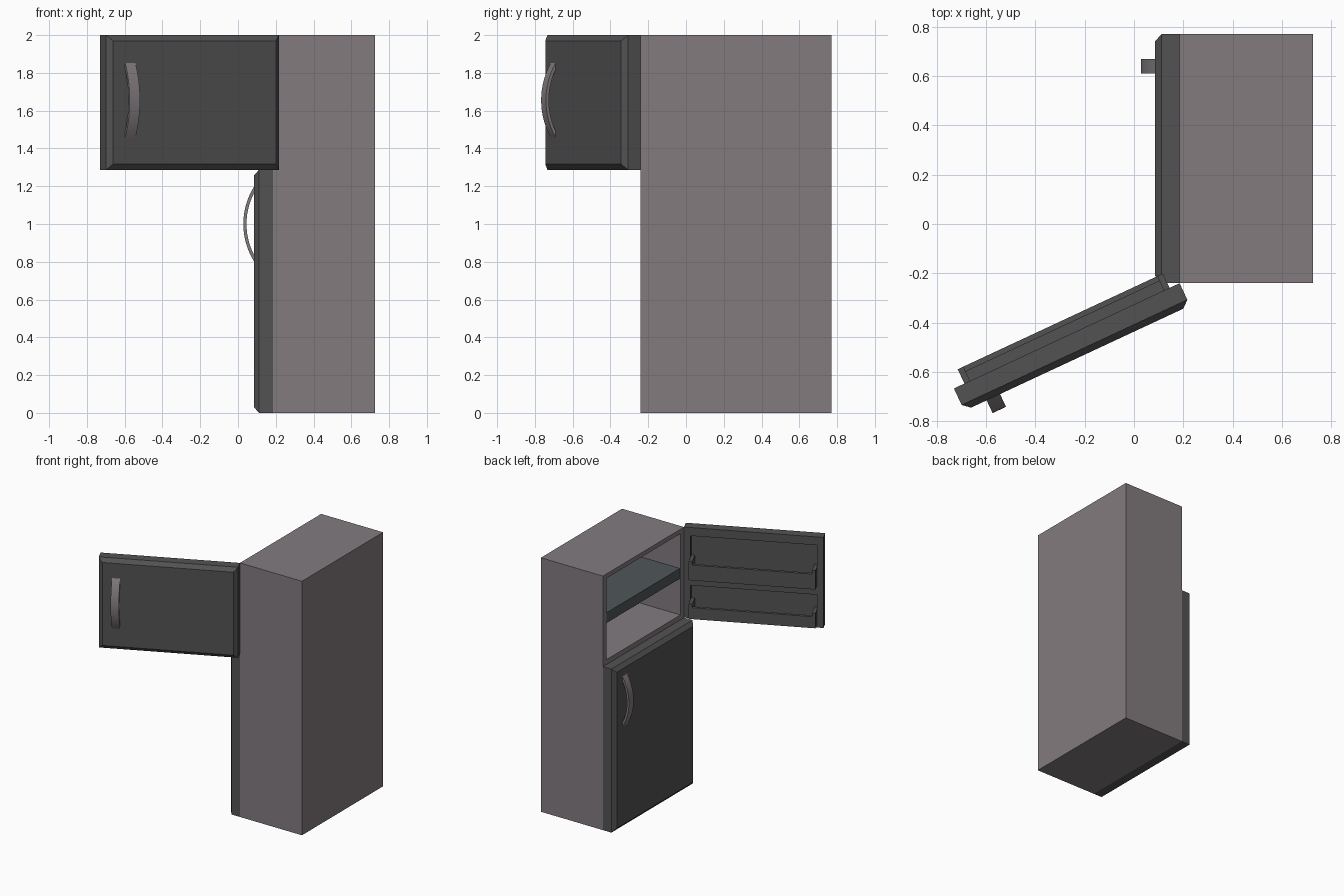
import bpy, bmesh, math
from mathutils import Matrix, Vector

if "Cube" in bpy.data.objects:
    bpy.data.objects.remove(bpy.data.objects["Cube"])


def material(name, rgb):
    m = bpy.data.materials.new(name)
    m.diffuse_color = (*rgb, 1)
    m.use_nodes = True
    m.node_tree.nodes["Principled BSDF"].inputs["Base Color"].default_value = m.diffuse_color
    return m


CASE = material("warm_grey", (0.225, 0.198, 0.212))
DARK = material("charcoal", (0.086, 0.086, 0.088))
SHELF = material("slate_shelf", (0.080, 0.095, 0.098))

X_FACE, X_BACK = 0.185, 0.725      # cabinet front plane and back
Y0, Y1 = -0.24, 0.77               # hinge side and latch side
X_DOOR, BEVEL = 0.085, 0.03        # door front plane and its chamfer
SPLIT = 1.287                      # height between the two doors


def finish(name, bm, mat):
    bmesh.ops.recalc_face_normals(bm, faces=bm.faces)
    me = bpy.data.meshes.new(name)
    bm.to_mesh(me)
    bm.free()
    me.materials.append(mat)
    ob = bpy.data.objects.new(name, me)
    bpy.context.collection.objects.link(ob)
    return ob


def box(name, x, y, z, mat):
    bm = bmesh.new()
    centre = [(a + b) / 2 for a, b in (x, y, z)]
    size = [b - a for a, b in (x, y, z)]
    bmesh.ops.create_cube(bm, size=1, matrix=Matrix.Translation(centre) @ Matrix.Diagonal((*size, 1)))
    return finish(name, bm, mat)


def cut(target, x, y, z):
    """Carve a box-shaped recess and discard the cutter."""
    cutter = box("cutter", x, y, z, target.data.materials[0])
    cutter.hide_render = True
    mod = target.modifiers.new("recess", 'BOOLEAN')
    mod.operation, mod.object, mod.solver = 'DIFFERENCE', cutter, 'EXACT'
    bpy.context.view_layer.objects.active = target
    bpy.ops.object.modifier_apply(modifier=mod.name)
    bpy.data.objects.remove(cutter)


def door(name, z0, z1):
    """Slab whose front face is tapered in on all sides."""
    bm = bmesh.new()
    rings = []
    for x, inset in ((X_FACE, 0), (X_DOOR + 0.026, 0), (X_DOOR, BEVEL)):
        a, b, c, d = Y0 + inset, Y1 - inset, z0 + inset, z1 - inset
        rings.append([bm.verts.new((x, y, z)) for y, z in ((a, c), (b, c), (b, d), (a, d))])
    for r, s in zip(rings, rings[1:]):
        for i in range(4):
            j = (i + 1) % 4
            bm.faces.new((r[i], r[j], s[j], s[i]))
    bm.faces.new(rings[0])
    bm.faces.new(rings[-1])
    return finish(name, bm, DARK)


def handle(name, zc):
    """Flat bowed strap, latch side of the door front."""
    bm = bmesh.new()
    n, half, bulge = 16, 0.198, 0.057
    rad = (half ** 2 + bulge ** 2) / (2 * bulge)
    cx = X_DOOR - bulge + rad
    sweep = math.asin(half / rad)
    rings = []
    for i in range(n + 1):
        t = -sweep + 2 * sweep * i / n
        rings.append([bm.verts.new((cx - r * math.cos(t), y, zc + r * math.sin(t)))
                      for r, y in ((rad, 0.61), (rad, 0.67), (rad - 0.017, 0.67), (rad - 0.017, 0.61))])
    for r, s in zip(rings, rings[1:]):
        for i in range(4):
            j = (i + 1) % 4
            bm.faces.new((r[i], r[j], s[j], s[i]))
    bm.faces.new(rings[0])
    bm.faces.new(rings[-1])
    ob = finish(name, bm, CASE)
    bpy.context.view_layer.objects.active = ob
    ob.select_set(True)
    bpy.ops.object.shade_smooth_by_angle(angle=math.radians(30))
    ob.select_set(False)
    return ob


# cabinet with the open upper compartment and its shelf
cabinet = box("cabinet", (X_FACE, X_BACK), (Y0, Y1), (0, 2), CASE)
cut(cabinet, (X_FACE - 0.1, 0.54), (Y0 + 0.045, Y1 - 0.045), (1.325, 1.965))
box("shelf", (X_FACE + 0.005, 0.54), (Y0 + 0.045, Y1 - 0.045), (1.61, 1.69), SHELF)

# closed lower door
door("lower_door", 0, SPLIT)
handle("lower_handle", 1.0)

# upper door, built closed and then swung open
upper = door("upper_door", SPLIT, 2)
swing = [upper, handle("upper_handle", 1.655)]
U0, U1, REACH = Y0 + 0.045, Y0 + 0.963, X_FACE + 0.064
for tag, zb, lip, top in (("top", 1.615, 1.735, 1.935), ("bottom", 1.31, 1.40, 1.545)):
    cut(upper, (X_FACE - 0.045, X_FACE + 0.1), (U0, U1), (zb, top))
    deep = X_FACE - 0.045
    # tray floor, front lip and end walls
    swing.append(box(tag + "_tray_floor", (deep, REACH), (U0, U1), (zb, zb + 0.02), DARK))
    swing.append(box(tag + "_tray_lip", (REACH - 0.022, REACH), (U0, U1), (zb, lip), DARK))
    for side, a in (("hinge", U0), ("latch", U1 - 0.025)):
        swing.append(box(f"{tag}_tray_{side}_end", (deep, REACH), (a, a + 0.025), (zb, lip + 0.028), DARK))

pivot = Vector((X_FACE, Y0, 0))
turn = Matrix.Translation(pivot) @ Matrix.Rotation(math.radians(115), 4, 'Z') @ Matrix.Translation(-pivot)
for ob in swing:
    ob.data.transform(turn)
